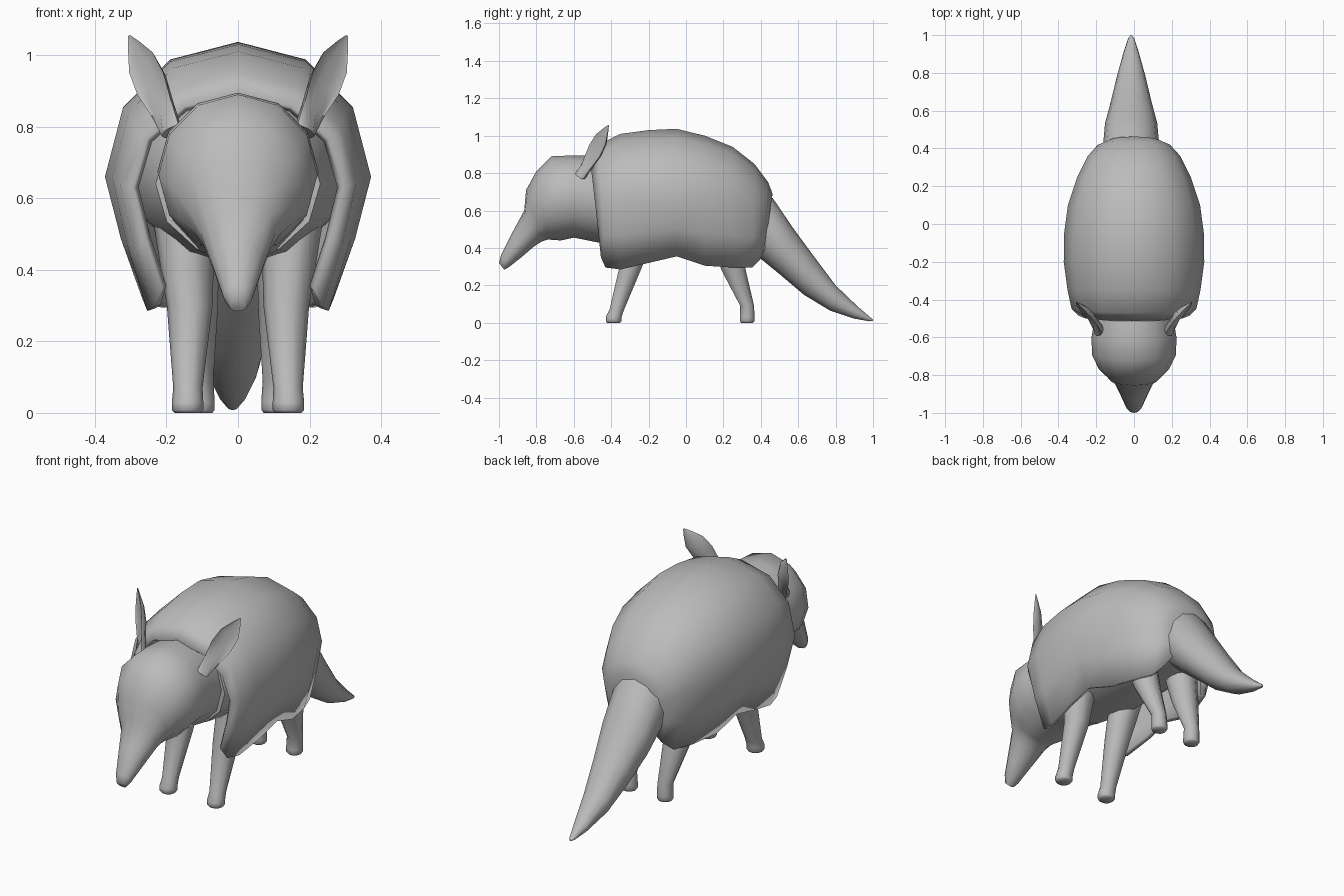
import bpy, bmesh, math
from mathutils import Vector

grey = bpy.data.materials.new("armour grey")
grey.diffuse_color = (0.5, 0.5, 0.5, 1)


def loft(name, rings, closed=True, caps=(True, True), angle=60):
    """Skin a list of point rings into a smooth-shaded object."""
    bm = bmesh.new()
    vs = [[bm.verts.new(p) for p in r] for r in rings]
    n = len(vs[0])
    for a, b in zip(vs, vs[1:]):
        for i in range(n if closed else n - 1):
            j = (i + 1) % n
            bm.faces.new((a[i], a[j], b[j], b[i]))
    if caps[0]:
        bm.faces.new(vs[0])
    if caps[1]:
        bm.faces.new(vs[-1])
    bmesh.ops.recalc_face_normals(bm, faces=bm.faces)
    me = bpy.data.meshes.new(name)
    bm.to_mesh(me)
    bm.free()
    for p in me.polygons:
        p.use_smooth = True
    me.set_sharp_from_angle(angle=math.radians(angle))
    me.materials.append(grey)
    ob = bpy.data.objects.new(name, me)
    bpy.context.collection.objects.link(ob)
    return ob


def oval(c, u, v, n=12):
    """Ring of n points around c spanned by half axes u and v."""
    return [c + u * math.cos(t) + v * math.sin(t)
            for t in (2 * math.pi * i / n for i in range(n))]


def spine(stations, x=0.0, n=12):
    """Tilted oval rings from (top y, top z, bottom y, bottom z, half width)."""
    out = []
    for ty, tz, by, bz, w in stations:
        t, b = Vector((x, ty, tz)), Vector((x, by, bz))
        out.append(oval((t + b) / 2, Vector((w, 0, 0)), (t - b) / 2, n))
    return out


# Shell: arched sections along y, closed at the rear, open below and in front
half = [(0.72, -1), (0.88, -0.51), (1, 0), (0.865, 0.52), (0.51, 0.87)]
arch = half + [(0, 1)] + [(-x, z) for x, z in reversed(half)]
shell_stations = [  # y, half width, top, middle, bottom, lean
    (-0.485, 0.295, 0.89, 0.63, 0.35, -0.03),
    (-0.45, 0.33, 0.95, 0.64, 0.295, -0.02),
    (-0.35, 0.352, 1.01, 0.66, 0.285, 0),
    (-0.2, 0.372, 1.03, 0.66, 0.32, 0),
    (-0.05, 0.37, 1.037, 0.66, 0.355, 0),
    (0.1, 0.35, 1.0, 0.66, 0.305, 0),
    (0.25, 0.3, 0.94, 0.65, 0.295, 0),
    (0.36, 0.245, 0.85, 0.62, 0.295, 0.005),
    (0.42, 0.19, 0.75, 0.58, 0.34, 0.02),
    (0.443, 0.13, 0.69, 0.55, 0.4, 0.02)]
rings = [[Vector((x * w, y + lean * z, mid + z * ((top - mid) if z > 0 else (mid - bot))))
          for x, z in arch] for y, w, top, mid, bot, lean in shell_stations]
shell = loft("shell", rings, closed=False, caps=(False, True))
thick = shell.modifiers.new("thickness", 'SOLIDIFY')
thick.thickness = 0.025
thick.offset = -1

# Soft body under the shell
loft("body", spine([(-0.44, 0.85, -0.44, 0.43, 0.23), (-0.25, 0.95, -0.25, 0.41, 0.3),
                    (0, 0.96, 0, 0.41, 0.31), (0.2, 0.88, 0.2, 0.41, 0.25),
                    (0.36, 0.74, 0.36, 0.42, 0.17)]))

# Neck, head and snout in one bent skin
loft("head", spine([(-0.42, 0.88, -0.42, 0.42, 0.21), (-0.52, 0.895, -0.5, 0.435, 0.21),
                    (-0.6, 0.895, -0.6, 0.455, 0.225), (-0.72, 0.89, -0.67, 0.44, 0.222),
                    (-0.8, 0.81, -0.74, 0.445, 0.185), (-0.855, 0.71, -0.77, 0.435, 0.14),
                    (-0.865, 0.6, -0.81, 0.41, 0.105), (-0.93, 0.48, -0.88, 0.35, 0.072),
                    (-0.99, 0.36, -0.95, 0.295, 0.042), (-1.0, 0.32, -0.972, 0.284, 0.026)]))

# Tail, slightly off centre
loft("tail", spine([(0.4, 0.72, 0.34, 0.39, 0.14), (0.465, 0.665, 0.39, 0.35, 0.148),
                    (0.57, 0.51, 0.5, 0.26, 0.138), (0.68, 0.36, 0.63, 0.15, 0.106),
                    (0.8, 0.2, 0.77, 0.065, 0.075), (0.92, 0.085, 0.9, 0.022, 0.04),
                    (0.99, 0.025, 0.98, 0.008, 0.015), (1.0, 0.017, 0.998, 0.01, 0.004)],
                   x=-0.015))

# Legs: (x, y, z, radius) from hip to foot
front_leg = [(0.15, -0.24, 0.52, 0.085), (0.135, -0.295, 0.3, 0.064),
             (0.14, -0.37, 0.07, 0.041), (0.141, -0.387, 0.03, 0.044),
             (0.141, -0.387, 0.008, 0.044), (0.141, -0.387, 0, 0.036)]
rear_leg = [(0.14, 0.19, 0.52, 0.09), (0.125, 0.255, 0.28, 0.068),
            (0.108, 0.327, 0.09, 0.039), (0.106, 0.327, 0.03, 0.041),
            (0.106, 0.327, 0.008, 0.041), (0.106, 0.327, 0, 0.034)]

# Cupped ears: (position along the ear, half width, depth)
base, tip = Vector((0.185, -0.565, 0.785)), Vector((0.305, -0.415, 1.055))
axis = (tip - base).normalized()
side = Vector((0.7, -0.7, 0.2)).cross(axis).normalized()
back = axis.cross(side)
if back.y < 0:
    back = -back
ear_stations = [(0, 0.03, 0.03), (0.25, 0.041, 0.032), (0.5, 0.055, 0.036),
                (0.72, 0.05, 0.028), (0.9, 0.022, 0.012), (1, 0.003, 0.003)]


def ear_ring(t, w, d):
    ring = []
    for i in range(10):
        a = 2 * math.pi * i / 10
        depth = math.sin(a) if math.sin(a) > 0 or t == 0 else -0.25 * math.sin(a)
        ring.append(base.lerp(tip, t) + side * w * math.cos(a) + back * d * depth)
    return ring


def mirrored(ring, s):
    return [Vector((p.x * s, p.y, p.z)) for p in ring]


for label, s in (("right", 1), ("left", -1)):
    for part, path in (("front_leg", front_leg), ("rear_leg", rear_leg)):
        loft(f"{part}_{label}", [oval(Vector((x * s, y, z)), Vector((r, 0, 0)),
                                      Vector((0, r, 0)), 10) for x, y, z, r in path])
    loft(f"ear_{label}", [mirrored(ear_ring(*e), s) for e in ear_stations], angle=50)
